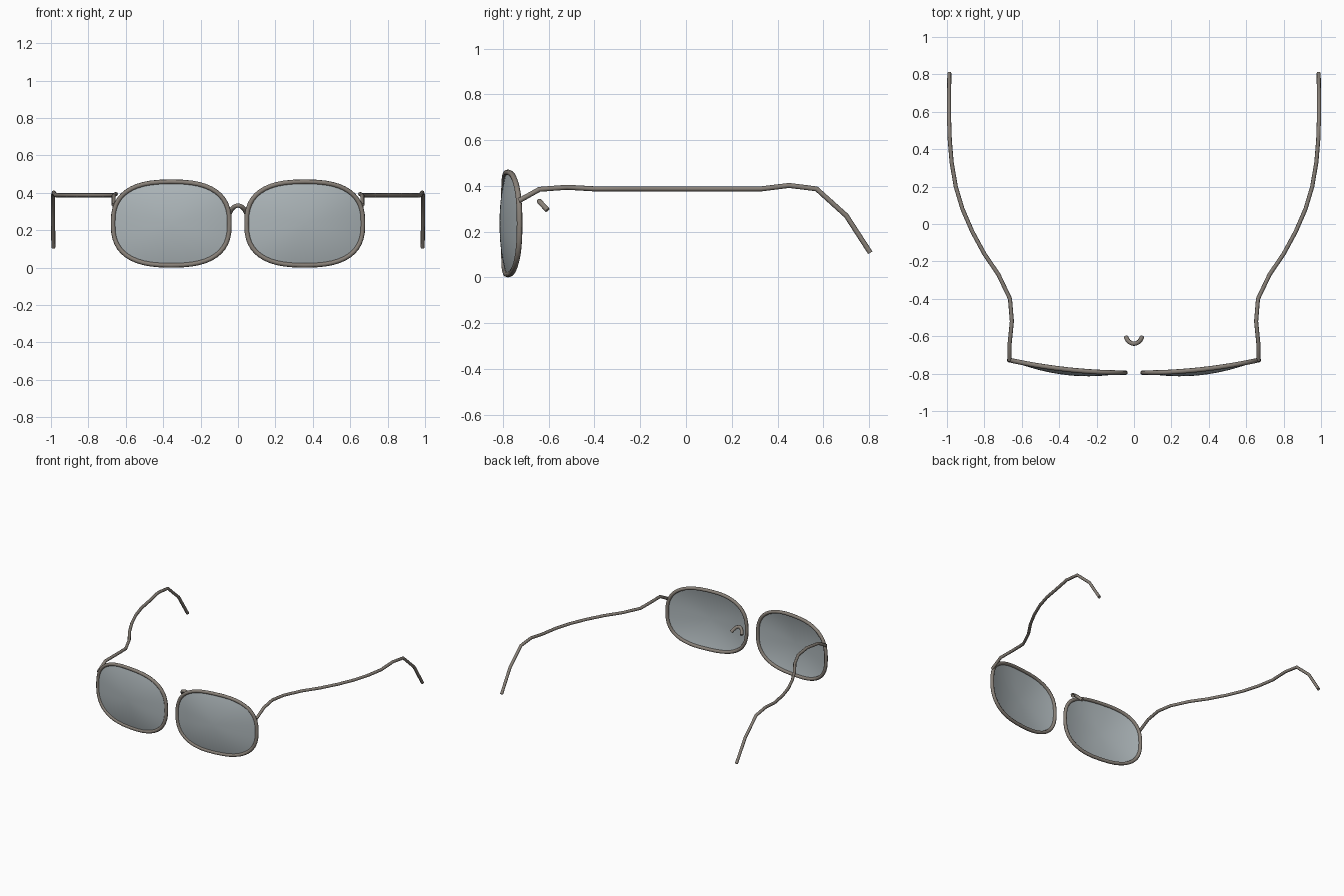
import bpy, bmesh, math
from mathutils import Vector

cube = bpy.data.objects.get("Cube")
if cube:
    bpy.data.objects.remove(cube, do_unlink=True)


def material(name, rgb):
    m = bpy.data.materials.new(name)
    m.use_nodes = True
    m.diffuse_color = (*rgb, 1)
    m.node_tree.nodes["Principled BSDF"].inputs["Base Color"].default_value = (*rgb, 1)
    return m


METAL = material("warm grey metal", (0.25, 0.22, 0.19))
GLASS = material("pale grey glass", (0.42, 0.47, 0.49))


def finish(obj, mat):
    obj.data.materials.append(mat)
    bpy.ops.object.select_all(action="DESELECT")
    obj.select_set(True)
    bpy.context.view_layer.objects.active = obj
    return obj


def tube(name, points, radius, closed=False):
    """Round wire swept along a list of points, turned into a mesh."""
    curve = bpy.data.curves.new(name, "CURVE")
    curve.dimensions = "3D"
    curve.bevel_depth = radius
    curve.bevel_resolution = 2
    curve.use_fill_caps = True
    spline = curve.splines.new("POLY")
    spline.points.add(len(points) - 1)
    for p, co in zip(spline.points, points):
        p.co = (*co, 1)
    spline.use_cyclic_u = closed
    obj = bpy.data.objects.new(name, curve)
    bpy.context.collection.objects.link(obj)
    finish(obj, METAL)
    bpy.ops.object.convert(target="MESH")
    bpy.ops.object.shade_smooth_by_angle(angle=math.radians(50))
    return obj


# Lens outline: a rounded oblong wrapped gently backwards at the temples
CX, CZ, HW, HH, POWER, SEGMENTS = 0.357, 0.236, 0.311, 0.223, 2.6, 48


def outline(side, t, scale=1.0, bulge=0.0):
    def rounded(v):
        return math.copysign(abs(v) ** (2 / POWER), v)
    x = CX + HW * scale * rounded(math.cos(t))
    z = CZ + HH * scale * rounded(math.sin(t))
    y = -0.795 + 0.068 * ((x - 0.046) / 0.622) ** 2 - bulge
    return Vector((side * x, y, z))


def lens(name, side):
    bm = bmesh.new()
    rings = []
    for k in range(1, 9):
        s = k / 8
        rings.append([bm.verts.new(outline(side, math.tau * i / SEGMENTS, s, 0.03 * (1 - s * s)))
                      for i in range(SEGMENTS)])
    centre = bm.verts.new(outline(side, 0, 0, 0.03))
    for i in range(SEGMENTS):
        j = (i + 1) % SEGMENTS
        bm.faces.new((centre, rings[0][i], rings[0][j]))
        for a, b in zip(rings, rings[1:]):
            bm.faces.new((a[i], b[i], b[j], a[j]))
    # Face the glass forwards
    bm.normal_update()
    for f in bm.faces:
        if f.normal.y > 0:
            f.normal_flip()
    mesh = bpy.data.meshes.new(name)
    bm.to_mesh(mesh)
    bm.free()
    obj = bpy.data.objects.new(name, mesh)
    bpy.context.collection.objects.link(obj)
    finish(obj, GLASS)
    bpy.ops.object.shade_smooth()


# Temple arm: hinge, outward sweep, then the drop behind the ear
ARM = [(0.665, -0.73, 0.335), (0.665, -0.64, 0.385), (0.653, -0.52, 0.394),
       (0.663, -0.40, 0.387), (0.725, -0.27, 0.387), (0.80, -0.16, 0.387),
       (0.865, -0.04, 0.387), (0.917, 0.08, 0.387), (0.953, 0.20, 0.387),
       (0.975, 0.33, 0.387), (0.985, 0.45, 0.402), (0.989, 0.57, 0.387),
       (0.989, 0.70, 0.27), (0.987, 0.805, 0.108)]

for label, side in (("left", 1), ("right", -1)):
    rim = [outline(side, math.tau * i / SEGMENTS) for i in range(SEGMENTS)]
    tube(label + "_rim", rim, 0.0125, closed=True)
    lens(label + "_lens", side)
    tube(label + "_temple_arm", [(side * x, y, z) for x, y, z in ARM], 0.011)

# Nose bridge: small tilted arch set behind the lenses
arch = []
for i in range(13):
    u = -1 + i / 6
    drop = 1 - math.sqrt(1 - 0.75 * u * u)
    arch.append((0.043 * u, -0.64 + 0.07 * drop, 0.332 - 0.076 * drop))
tube("nose_bridge", arch, 0.012)
